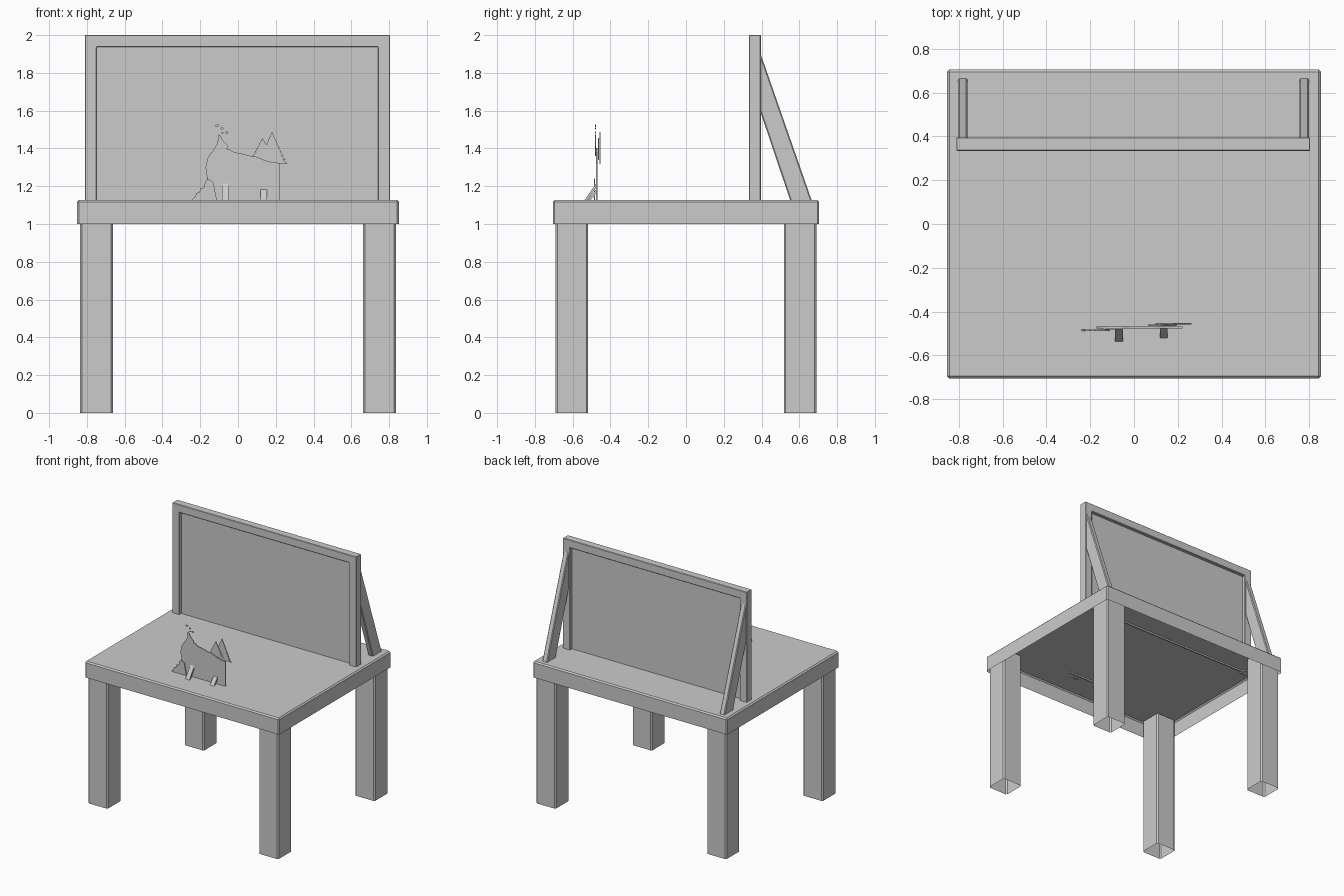
import bpy, bmesh, math
from mathutils import Vector

if "Cube" in bpy.data.objects:
    bpy.data.objects.remove(bpy.data.objects["Cube"])


def finish(name, bm, bevel=0.0):
    me = bpy.data.meshes.new(name)
    bm.to_mesh(me)
    bm.free()
    ob = bpy.data.objects.new(name, me)
    bpy.context.collection.objects.link(ob)
    if bevel:
        mod = ob.modifiers.new("edge_bevel", 'BEVEL')
        mod.width = bevel
        mod.segments = 1
    return ob


def box(name, lo, hi, bevel=0.0, open_bottom=False, open_top=False):
    bm = bmesh.new()
    bmesh.ops.create_cube(bm, size=1)
    for v in bm.verts:
        v.co = Vector([(a + b) / 2 + c * (b - a) for a, b, c in zip(lo, hi, v.co)])
    bm.normal_update()
    gone = [f for f in bm.faces if (open_bottom and f.normal.z < -0.9)
            or (open_top and f.normal.z > 0.9)]
    bmesh.ops.delete(bm, geom=gone, context='FACES')
    return finish(name, bm, bevel)


def prism(name, pts, axis, start, depth, bevel=0.0):
    """Extrude a 2D outline: axis 'y' takes (x, z) points, axis 'x' takes (y, z)."""
    bm = bmesh.new()
    if axis == 'y':
        vs = [bm.verts.new((a, start, b)) for a, b in pts]
        step = Vector((0, depth, 0))
    else:
        vs = [bm.verts.new((start, a, b)) for a, b in pts]
        step = Vector((depth, 0, 0))
    face = bm.faces.new(vs)
    ext = bmesh.ops.extrude_face_region(bm, geom=[face], use_keep_orig=True)
    bmesh.ops.translate(bm, vec=step,
                        verts=[g for g in ext['geom'] if isinstance(g, bmesh.types.BMVert)])
    bmesh.ops.recalc_face_normals(bm, faces=bm.faces)
    return finish(name, bm, bevel)


TOP = 1.127

# Table: hollow top and open-ended legs
box("table_top", (-0.853, -0.705, 1.0), (0.853, 0.705, TOP), 0.01, open_bottom=True)
for sx in (-1, 1):
    for sy in (-1, 1):
        x0, x1 = sorted((sx * 0.663, sx * 0.836))
        y0, y1 = sorted((sy * 0.518, sy * 0.69))
        box("table_leg", (x0, y0, 0), (x1, y1, 1.12), 0.01, True, True)

# Screen: three-sided frame with a thin recessed panel
prism("screen_frame", [(-0.811, 1.115), (-0.811, 2.0), (0.804, 2.0), (0.804, 1.115),
                       (0.742, 1.115), (0.742, 1.937), (-0.75, 1.937), (-0.75, 1.115)],
      'y', 0.334, 0.062, 0.003)
box("screen_panel", (-0.755, 0.36, 1.115), (0.747, 0.37, 1.942))

# Slanted braces behind the screen
brace = [(0.385, 1.93), (0.669, 1.115), (0.555, 1.115), (0.385, 1.62)]
for x in (-0.803, 0.755):
    prism("screen_brace", brace, 'x', x, 0.043, 0.006)

# Scenery standee: hill
hill = [(-0.165, 1.115), (-0.163, 1.24), (-0.172, 1.30), (-0.162, 1.345), (-0.145, 1.375),
        (-0.12, 1.395), (-0.09, 1.402), (-0.05, 1.397), (-0.02, 1.38), (0.02, 1.372),
        (0.06, 1.362), (0.10, 1.355), (0.14, 1.338), (0.18, 1.327), (0.222, 1.323),
        (0.222, 1.115)]
prism("scenery_hill", hill, 'y', -0.476, 0.008)

# Ragged bush at the foot of the hill
bush = [(-0.24, 1.115), (-0.24, 1.132), (-0.225, 1.145), (-0.222, 1.163), (-0.204, 1.168),
        (-0.198, 1.19), (-0.18, 1.193), (-0.174, 1.222), (-0.16, 1.24), (-0.13, 1.22),
        (-0.11, 1.115)]
prism("scenery_bush", bush, 'y', -0.488, 0.006)

# Plume on the hilltop with loose flecks above
plume = [(-0.145, 1.36), (-0.125, 1.40), (-0.108, 1.43), (-0.104, 1.475), (-0.09, 1.465),
         (-0.08, 1.44), (-0.05, 1.412), (-0.075, 1.38)]
prism("scenery_plume", plume, 'y', -0.482, 0.005)
for x, z, r in ((-0.112, 1.521, 0.012), (-0.085, 1.506, 0.009),
                (-0.06, 1.484, 0.010), (-0.082, 1.482, 0.007)):
    fleck = [(x + r * math.cos(k * math.pi / 3), z + 0.6 * r * math.sin(k * math.pi / 3))
             for k in range(6)]
    prism("scenery_fleck", fleck, 'y', -0.482, 0.005)


# Jagged fir trees behind the hill
def fir(x, top, base, half, tiers, y):
    side = [(0.0, top)]
    for i in range(1, tiers + 1):
        w, z = half * i / tiers, top - (top - base) * i / tiers
        side += [(w, z), (w * 0.8, z + 0.003)]
    pts = [(x + w, z) for w, z in side] + [(x - w, z) for w, z in reversed(side[1:])]
    prism("scenery_fir", pts, 'y', y, 0.006)


fir(0.18, 1.487, 1.318, 0.082, 8, -0.459)
fir(0.13, 1.455, 1.34, 0.065, 6, -0.466)

# Small props leaning against the hill
for x, h, y in ((-0.086, 1.215, -0.542), (0.118, 1.182, -0.527)):
    prism("standee_prop", [(y, 1.12), (-0.476, h), (-0.476, h - 0.022), (y + 0.016, 1.12)],
          'x', x, 0.035)
